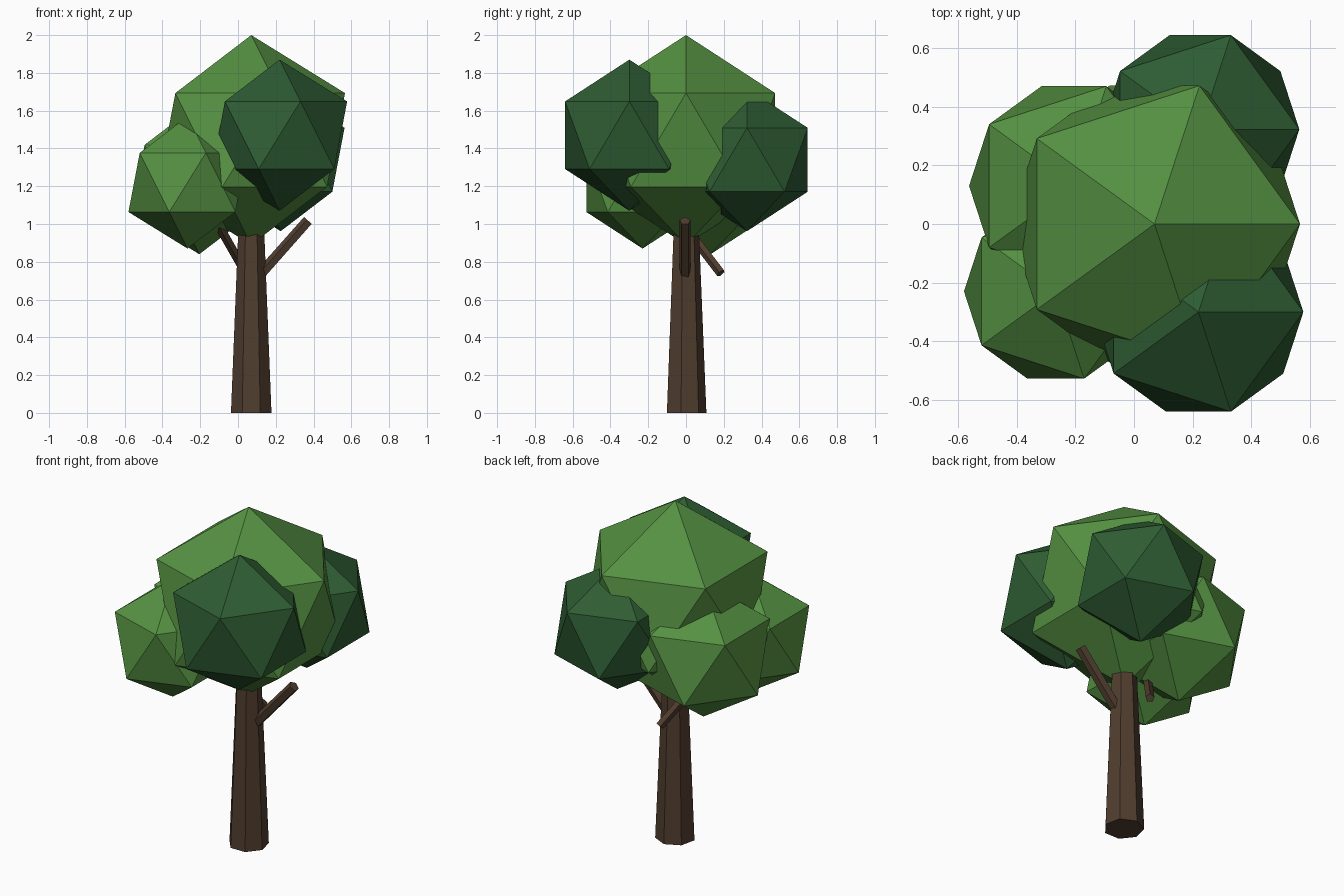
import bpy
from mathutils import Vector

if "Cube" in bpy.data.objects:
    bpy.data.objects.remove(bpy.data.objects["Cube"])


def material(name, rgb):
    m = bpy.data.materials.new(name)
    m.diffuse_color = (*rgb, 1)
    m.use_nodes = True
    m.node_tree.nodes["Principled BSDF"].inputs["Base Color"].default_value = m.diffuse_color
    return m


LIGHT = material("light green", (0.090, 0.280, 0.054))
DARK = material("dark green", (0.027, 0.107, 0.033))
BARK = material("bark brown", (0.080, 0.047, 0.028))


def finish(name, mat):
    ob = bpy.context.object
    ob.name = name
    ob.data.materials.append(mat)
    return ob


def clump(name, centre, radius, mat):
    bpy.ops.mesh.primitive_ico_sphere_add(subdivisions=1, radius=radius, location=centre)
    finish(name, mat)


def branch(name, start, end, r1, r2):
    a, b = Vector(start), Vector(end)
    bpy.ops.mesh.primitive_cone_add(vertices=5, radius1=r1, radius2=r2,
                                    depth=(b - a).length, location=(a + b) / 2,
                                    rotation=(b - a).to_track_quat('Z', 'Y').to_euler())
    finish(name, BARK)


# Seven-sided tapered trunk
bpy.ops.mesh.primitive_cone_add(vertices=7, radius1=0.11, radius2=0.065, depth=1.1,
                                location=(0.07, -0.002, 0.55))
finish("trunk", BARK)

# Branches
branch("right_branch", (0.07, -0.005, 0.676), (0.372, -0.005, 1.017), 0.031, 0.03)
branch("back_branch", (0.043, 0.185, 0.74), (-0.117, -0.03, 1.02), 0.025, 0.025)

# Leaf clumps
clump("main_leaves", (0.07, 0, 1.445), 0.555, LIGHT)
clump("front_left_leaves", (-0.267, -0.23, 1.22), 0.35, LIGHT)
clump("back_left_leaves", (-0.205, 0.13, 1.24), 0.40, LIGHT)
clump("front_right_leaves", (0.22, -0.30, 1.47), 0.40, DARK)
clump("back_right_leaves", (0.226, 0.323, 1.34), 0.378, DARK)
